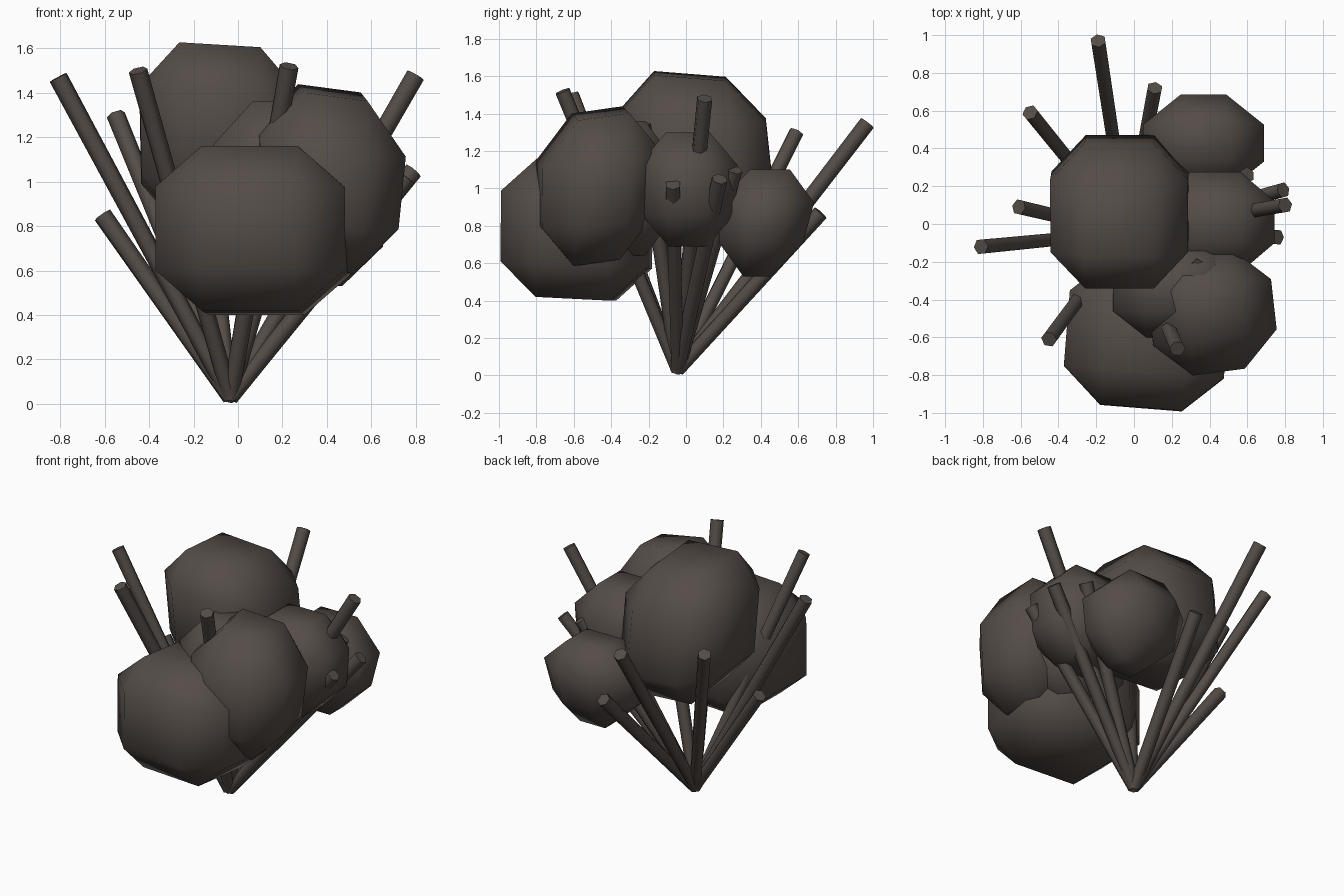
import bpy, bmesh, math
from itertools import product
from mathutils import Vector, Euler

cube = bpy.data.objects.get("Cube")
if cube:
    bpy.data.objects.remove(cube)

# One dark bark colour for the whole bush
bark = bpy.data.materials.new("dark_bark")
bark.use_nodes = True
colour = (0.088, 0.072, 0.062, 1)
bark.diffuse_color = colour
bsdf = bark.node_tree.nodes["Principled BSDF"]
bsdf.inputs["Base Color"].default_value = colour
bsdf.inputs["Roughness"].default_value = 0.9


def finish(bm, name):
    """Turn a bmesh into a smooth object whose cut ends stay sharp."""
    bmesh.ops.recalc_face_normals(bm, faces=bm.faces)
    mesh = bpy.data.meshes.new(name)
    bm.to_mesh(mesh)
    bm.free()
    mesh.materials.append(bark)
    obj = bpy.data.objects.new(name, mesh)
    bpy.context.collection.objects.link(obj)
    bpy.ops.object.select_all(action='DESELECT')
    obj.select_set(True)
    bpy.context.view_layer.objects.active = obj
    bpy.ops.object.shade_smooth_by_angle(angle=math.radians(65))


def foliage(name, centre, half, tilt=(0, 0, 0), flat=0.47, lean=(0, 0), taper=0):
    """Chamfered block: small flat sides joined by bevels, leaning and narrowing."""
    bm = bmesh.new()
    turn = Euler(tilt).to_matrix()
    for axis in range(3):
        for signs in product((-1, 1), repeat=3):
            x, y, z = [s * h * (1 if i == axis else flat)
                       for i, (s, h) in enumerate(zip(signs, half))]
            wide = 1 + taper * z / half[2]
            p = Vector((x * wide + lean[0] * z, y * wide + lean[1] * z, z))
            bm.verts.new(turn @ p + Vector(centre))
    bmesh.ops.convex_hull(bm, input=bm.verts)
    bmesh.ops.dissolve_limit(bm, angle_limit=0.02, verts=bm.verts, edges=bm.edges)
    finish(bm, name)


def branch(name, tip, sides=6):
    """Straight stick from the shared root to its tip."""
    root = Vector((-0.035, -0.045, 0.028))
    axis = Vector(tip) - root
    bm = bmesh.new()
    bmesh.ops.create_cone(bm, cap_ends=True, segments=sides, radius1=0.037,
                          radius2=0.043, depth=axis.length)
    turn = axis.to_track_quat('Z', 'Y').to_matrix()
    for v in bm.verts:
        v.co = turn @ v.co + root + axis / 2
    finish(bm, name)


# Foliage clumps
foliage("front_foliage", (0.068, -0.585, 0.78), (0.425, 0.39, 0.37),
        tilt=(-0.05, 0, -0.08), flat=0.51, lean=(0, -0.04))
foliage("left_front_foliage", (0.405, -0.475, 1.01), (0.325, 0.315, 0.385),
        tilt=(0.14, 0.13, 0.13), flat=0.42, lean=(-0.07, 0.18), taper=0.05)
foliage("middle_foliage", (0.22, -0.34, 1.0), (0.33, 0.26, 0.36))
foliage("top_foliage", (-0.075, 0.065, 1.19), (0.365, 0.385, 0.405),
        tilt=(-0.08, 0.06, 0), flat=0.5, lean=(-0.08, -0.19))
foliage("back_foliage", (0.37, 0.415, 0.815), (0.3, 0.24, 0.285),
        flat=0.38, lean=(-0.02, 0.12), taper=0.18)
foliage("left_foliage", (0.43, 0.01, 0.995), (0.305, 0.26, 0.305),
        flat=0.42, taper=0.06)

# Branch tips, fanning out around the root
tips = [
    (-0.81, -0.12, 1.47), (-0.61, 0.09, 0.85), (-0.55, 0.59, 1.30),
    (-0.19, 0.97, 1.35), (0.11, 0.72, 0.87), (0.60, 0.26, 1.10),
    (0.80, 0.10, 1.48), (0.79, 0.18, 1.05), (0.76, -0.07, 1.02),
    (-0.45, -0.61, 1.50), (0.23, -0.66, 1.52), (0.34, -0.23, 1.34),
]
for i, tip in enumerate(tips):
    branch(f"branch_{i + 1}", tip)
